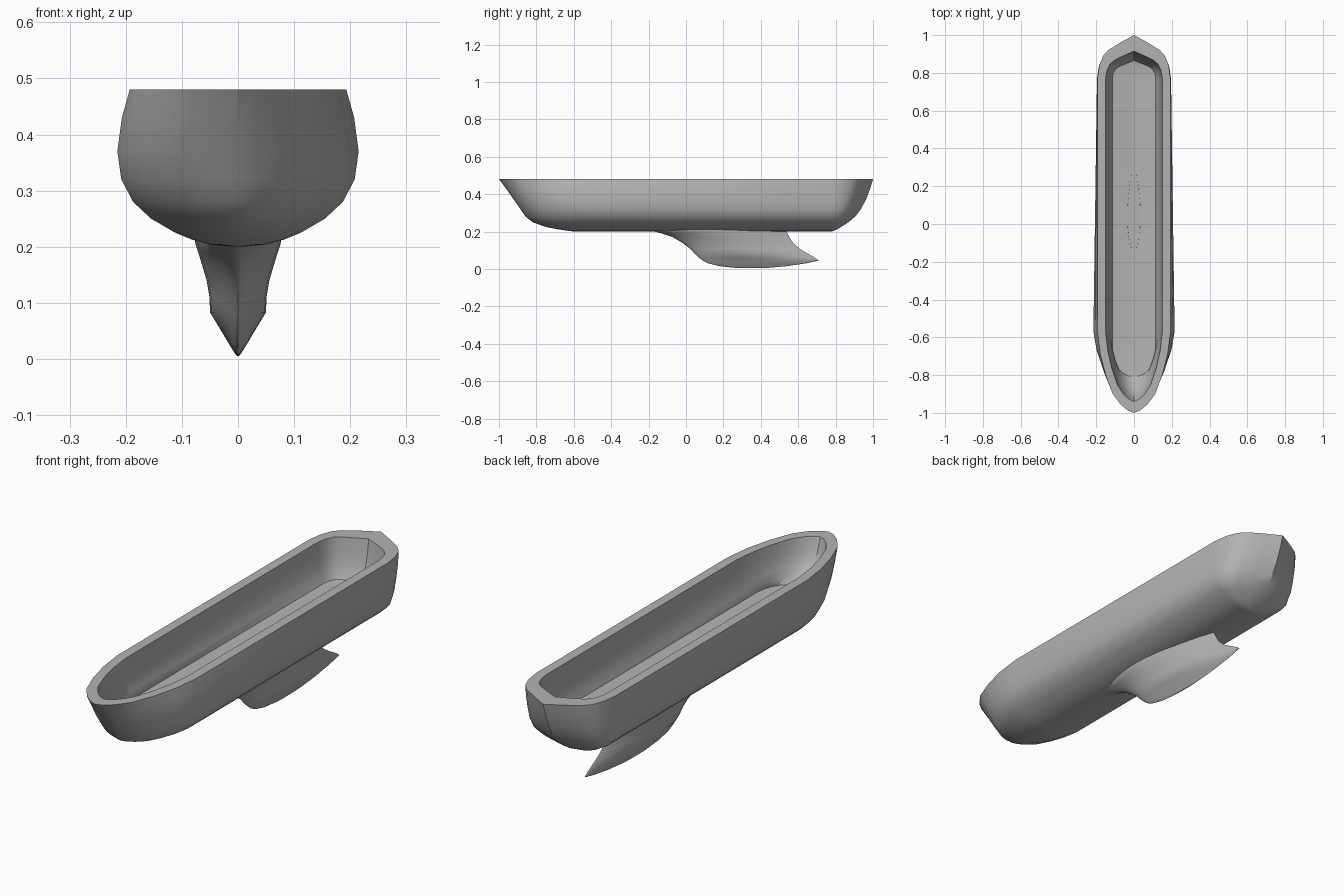
import bpy, bmesh, math

cube = bpy.data.objects.get("Cube")
if cube:
    bpy.data.objects.remove(cube, do_unlink=True)

grey = bpy.data.materials.new("hull_grey")
grey.use_nodes = True
tone = (0.45, 0.45, 0.45, 1)
grey.diffuse_color = tone
grey.node_tree.nodes["Principled BSDF"].inputs["Base Color"].default_value = tone

# Plan shapes: (share of half width, share of the way from shoulder to tip)
BOW = [(0, 1), (.17, .97), (.36, .9), (.58, .77), (.78, .53), (.92, .28), (1, 0)]
ROUND = [(math.sin(i * math.pi / 12), math.cos(i * math.pi / 12)) for i in range(7)]
STERN = [(1, 0), (.95, .3), (.85, .52), (.7, .66), (.35, .84), (0, 1)]


def mirrored(half, z):
    """Closed ring from a half outline that runs from bow to stern."""
    ring = half + [(-x, y) for x, y in reversed(half[1:-1])]
    return [(x, y, z) for x, y in ring]


def boat_ring(z, w, front, back, s0=-.57, s1=.77, bow=BOW):
    w_back = min(w, .196)
    half = [(w * x, s0 + (front - s0) * t) for x, t in bow]
    half += [(w_back * x, s1 + (back - s1) * t) for x, t in STERN]
    return mirrored(half, z)


def foil_ring(z, front, back, w, n=20):
    half = []
    for i in range(n + 1):
        t = (1 - math.cos(math.pi * i / n)) / 2
        x = w * max(0, math.sin(math.pi * t ** .75)) ** .85
        half.append((x, front + (back - front) * t))
    half[0], half[-1] = (0, front), (0, back)
    return mirrored(half, z)


def loft(name, rings, angle):
    bm = bmesh.new()
    loops = [[bm.verts.new(p) for p in ring] for ring in rings]
    for a, b in zip(loops, loops[1:]):
        for i in range(len(a)):
            j = (i + 1) % len(a)
            bm.faces.new((a[i], a[j], b[j], b[i]))
    bm.faces.new(list(reversed(loops[0])))
    bm.faces.new(loops[-1])
    bmesh.ops.recalc_face_normals(bm, faces=bm.faces)
    mesh = bpy.data.meshes.new(name)
    bm.to_mesh(mesh)
    bm.free()
    mesh.materials.append(grey)
    obj = bpy.data.objects.new(name, mesh)
    bpy.context.collection.objects.link(obj)
    bpy.ops.object.select_all(action='DESELECT')
    obj.select_set(True)
    bpy.context.view_layer.objects.active = obj
    bpy.ops.object.shade_smooth_by_angle(angle=math.radians(angle))
    return obj


# Outer skin from the bottom up: height, half width, bow tip, stern tip
outer = [(.2, .006, -.6, .78), (.204, .05, -.63, .79), (.213, .083, -.69, .81),
         (.225, .112, -.75, .83), (.25, .155, -.82, .868), (.28, .187, -.858, .905),
         (.32, .208, -.885, .935), (.37, .215, -.92, .962), (.43, .207, -.962, .985),
         (.48, .193, -1, 1)]
rings = [boat_ring(*level) for level in outer]

# Rim and inner walls down to the floor
inner = [(.48, .15, -.94, .915), (.42, .146, -.92, .905), (.37, .138, -.89, .893),
         (.335, .128, -.85, .88)]
rings += [boat_ring(*level) for level in inner]

# Floor with a shallow channel along the middle
rings.append(boat_ring(.31, .115, -.81, .865, s0=-.66, bow=ROUND))
rings.append(boat_ring(.3, .04, -.65, .8, s0=-.61, s1=.76, bow=ROUND))
loft("hull", rings, 30)

# Swept keel: height, leading edge, trailing edge, half width
keel = [(.005, .27, .43, .002), (.015, .18, .54, .009), (.03, .12, .64, .018),
        (.045, .09, .71, .027), (.06, .07, .69, .036), (.083, .045, .65, .05),
        (.11, .02, .605, .051), (.14, -.02, .572, .056), (.17, -.07, .553, .065),
        (.19, -.13, .543, .071), (.205, -.19, .538, .076), (.22, -.2, .535, .078)]
loft("keel", [foil_ring(*level) for level in keel], 35)

# Keel root showing as a low blister in the floor channel
loft("keel_root", [foil_ring(.29, -.15, .33, .037), foil_ring(.303, -.15, .33, .035)], 30)
